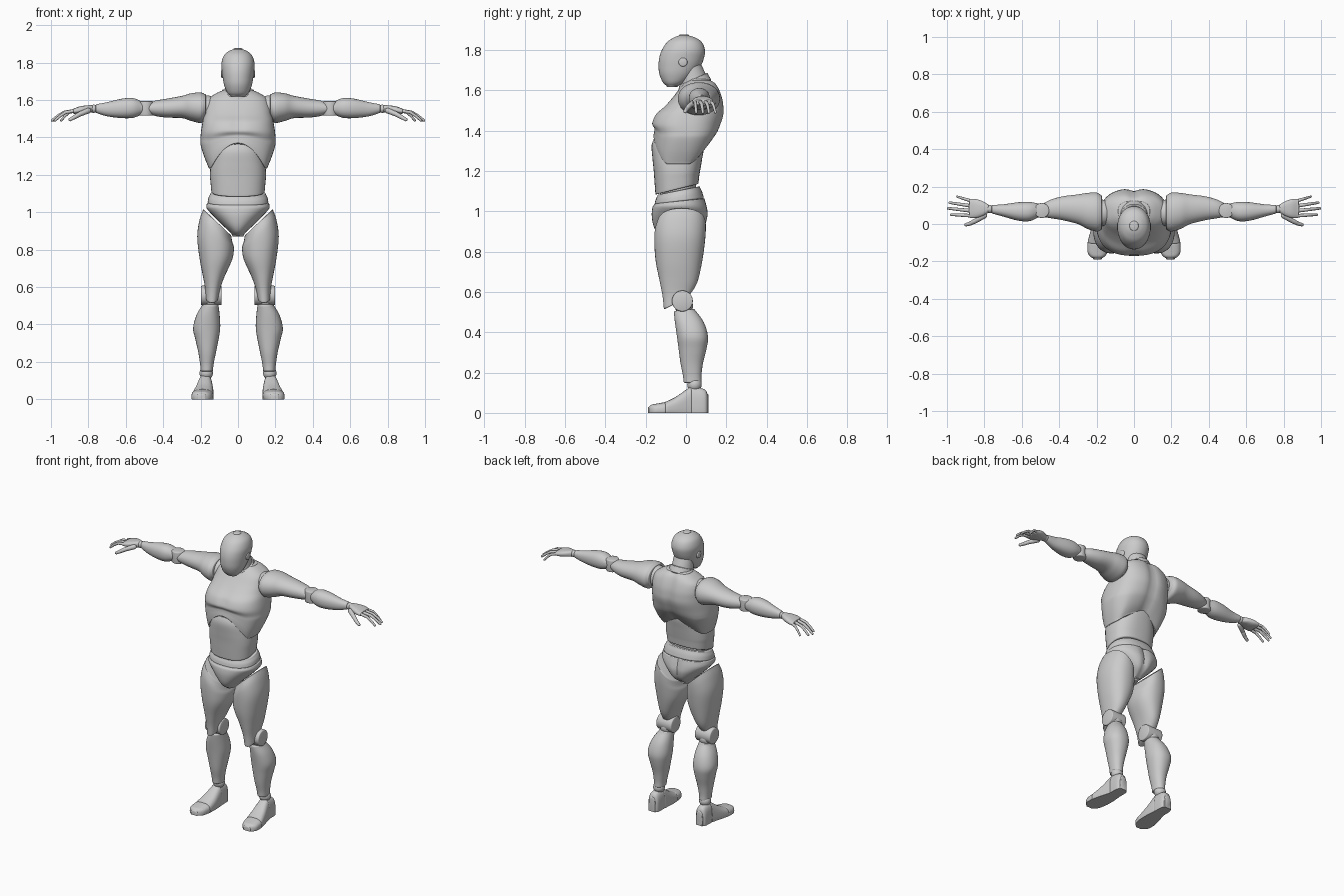
import bpy, bmesh
from math import cos, sin, pi, exp, radians, copysign
from mathutils import Vector

AXES = {'x': (1, 2, 0), 'y': (0, 2, 1), 'z': (0, 1, 2)}  # a, b, along


def finish(name, bm, mirror):
    bmesh.ops.recalc_face_normals(bm, faces=bm.faces)
    me = bpy.data.meshes.new(name)
    bm.to_mesh(me)
    bm.free()
    me.polygons.foreach_set("use_smooth", [True] * len(me.polygons))
    me.set_sharp_from_angle(angle=radians(38))
    ob = bpy.data.objects.new(name, me)
    bpy.context.collection.objects.link(ob)
    if mirror:
        ob.modifiers.new("Mirror", 'MIRROR').use_mirror_merge = False
    return ob


def spline(rows, steps):
    rows = [tuple(r) + (0,) * (7 - len(r)) for r in rows]
    out = []
    for i in range(len(rows) - 1):
        p0, p1, p2, p3 = (rows[max(i - 1, 0)], rows[i], rows[i + 1],
                          rows[min(i + 2, len(rows) - 1)])
        for k in range(steps):
            t = k / steps
            out.append([b + .5 * t * (c - a + t * (2*a - 5*b + 4*c - d + t * (3*(b - c) + d - a)))
                        for a, b, c, d in zip(p0, p1, p2, p3)])
    return out + [list(rows[-1])]


def loft(name, axis, rows, n=2.2, mirror=False, warp=None, dome=(0.006, 0.006), seg=40, steps=4):
    """rows: (position, a0, a1, b0, b1, tilt_a, tilt_b); ends are rounded by dome lengths"""
    rings = spline(rows, steps)
    sign = copysign(1, rows[-1][0] - rows[0][0])

    def cap(r, d):
        res = []
        for k in (1, 2, 3):
            th = k * pi / 6.6
            edge = (r[2] - r[1] + r[4] - r[3]) / 4
            f = 1 - min(1, abs(d) / edge) * (1 - cos(th))
            ca, cb, ha, hb = (r[1]+r[2])/2, (r[3]+r[4])/2, (r[2]-r[1])/2*f, (r[4]-r[3])/2*f
            res.append([r[0] + d * sin(th), ca - ha, ca + ha, cb - hb, cb + hb, r[5], r[6]])
        return res
    rings = cap(rings[0], -sign * dome[0])[::-1] + rings + cap(rings[-1], sign * dome[1])
    ia, ib, il = AXES[axis]
    bm = bmesh.new()
    loops = []
    for t, a0, a1, b0, b1, ta, tb in rings:
        loop = []
        for k in range(seg):
            c, s = cos(2*pi*k/seg), sin(2*pi*k/seg)
            da = (a1 - a0) / 2 * copysign(abs(c) ** (2/n), c)
            db = (b1 - b0) / 2 * copysign(abs(s) ** (2/n), s)
            co = Vector((0, 0, 0))
            co[ia], co[ib], co[il] = (a0+a1)/2 + da, (b0+b1)/2 + db, t + ta*da + tb*db
            loop.append(bm.verts.new(warp(co) if warp else co))
        loops.append(loop)
    for p, q in zip(loops, loops[1:]):
        for k in range(seg):
            bm.faces.new((p[k], p[k-1], q[k-1], q[k]))
    bm.faces.new(loops[0])
    bm.faces.new(loops[-1])
    return finish(name, bm, mirror)


def bar(name, p, q, r0, r1):
    p, q = Vector(p), Vector(q)
    d = q - p
    ob = loft(name, 'z', [(0, -r0, r0, -r0, r0), (d.length, -r1, r1, -r1, r1)], 2, True,
              dome=(r0, r1), seg=14, steps=2)
    ob.data.transform(d.to_track_quat('Z', 'Y').to_matrix().to_4x4())
    for v in ob.data.vertices:
        v.co += p


def ball(name, c, r):
    bm = bmesh.new()
    bmesh.ops.create_uvsphere(bm, u_segments=28, v_segments=16, radius=r)
    bmesh.ops.translate(bm, vec=c, verts=bm.verts)
    finish(name, bm, True)


def disc(name, axis, c, r, h):
    a, b, l = (c[i] for i in AXES[axis])
    loft(name, axis, [(l - h, a-r, a+r, b-r, b+r), (l + h, a-r, a+r, b-r, b+r)], 2, True, steps=1, seg=28)


def sym(rows):  # (z, half width, y0, y1, tilt) -> loft row
    return [(r[0], -r[1], r[1], r[2], r[3], 0, r[4] if len(r) > 4 else 0) for r in rows]


# head, ears and neck
loft("head", 'z', sym([(1.622, .04, -.096, -.04), (1.64, .058, -.115, 0), (1.68, .074, -.132, .045),
     (1.72, .082, -.136, .073), (1.76, .087, -.133, .089), (1.80, .088, -.12, .094), (1.84, .074, -.093, .078),
     (1.862, .048, -.06, .046), (1.871, .024, -.036, .016)]), 2.1)
disc("ear_disc", 'x', (.078, -.015, 1.74), .022, .006)
loft("neck", 'z', sym([(1.60, .072, -.035, .115, .4), (1.66, .066, -.03, .098, .3), (1.72, .062, -.03, .075, .2)]), 2)
loft("neck_collar", 'z', sym([(1.615, .084, -.042, .125, .45), (1.65, .074, -.034, .108, .45)]), 2)


# chest shell with arched hem, breastbone crease and spine groove
def shape_chest(v):
    w = min(1, max(0, (1.46 - v.z) / .22)) ** 1.5
    groove = exp(-(v.x / .028) ** 2)
    front = v.y < -.03
    if front:
        v.y += .01 * groove * max(0, 1 - abs(v.z - 1.47) / .09)
    elif v.y > .05:
        v.y -= .014 * groove
    v.z += w * (.135 if front else .07) * max(0, 1 - (v.x / .145) ** 2)
    return v


loft("chest", 'z', sym([(1.24, .158, -.162, .085), (1.30, .182, -.16, .118), (1.36, .2, -.157, .148),
     (1.39, .201, -.158, .161), (1.43, .198, -.17, .174), (1.48, .19, -.152, .188), (1.52, .182, -.108, .188),
     (1.56, .176, -.07, .182), (1.605, .16, -.035, .166), (1.635, .118, -.01, .148), (1.65, .085, .01, .125)]),
     2.5, warp=shape_chest, seg=64, steps=5)

# abdomen, waist core and pelvis
loft("abdomen", 'z', sym([(1.115, .143, -.152, .062, .25), (1.16, .147, -.156, .066, .15), (1.20, .15, -.16, .07),
     (1.26, .145, -.166, .08), (1.33, .13, -.17, .09), (1.38, .1, -.148, .07)]), 2.5)
loft("waist_core", 'z', sym([(1.04, .13, -.13, .05), (1.17, .13, -.13, .05)]))
loft("belt", 'z', sym([(1.055, .162, -.155, .088, .12), (1.078, .158, -.15, .08, .16),
     (1.097, .148, -.142, .07, .2)]), 2.3)
loft("pelvis", 'z', sym([(.875, .03, -.11, .03), (.895, .044, -.143, .066), (.93, .082, -.162, .1),
     (.98, .132, -.17, .112), (1.02, .167, -.166, .106), (1.045, .167, -.158, .096, .1)]), 2.2,
     warp=lambda v: v - Vector((0, .015 * exp(-(v.x / .02) ** 2) * (v.y > .04), 0)))

# legs
loft("thigh", 'z', [(.94, .035, .187, -.142, .098, .95), (.90, .03, .205, -.155, .098, .7),
     (.84, .022, .218, -.157, .093, .3), (.75, .03, .205, -.15, .08), (.66, .07, .188, -.132, .06),
     (.60, .093, .177, -.117, .04, 0, .2), (.55, .105, .173, -.11, .015, 0, .5)], 2.25, True)
disc("knee_joint", 'x', (.143, -.018, .555), .052, .05)
ball("knee_ball", (.145, -.01, .53), .045)
loft("shin", 'z', [(.505, .105, .19, -.06, .045, 0, .1), (.45, .098, .222, -.055, .088), (.38, .095, .24, -.045, .109),
     (.32, .104, .228, -.037, .102), (.25, .118, .212, -.028, .085), (.19, .13, .203, -.016, .077),
     (.155, .134, .2, -.012, .077)], 2.2, True)
ball("ankle_ball", (.17, .042, .14), .036)


# feet: heel, instep and toe cap with flat soles
def flat_sole(v):
    v.z = max(0, v.z)
    return v


def foot_part(name, rows):
    loft(name, 'y', [(y, x0, x1, -.5 * h, h) for y, x0, x1, h in rows], 2.8, True, flat_sole)


foot_part("heel", [(.106, .15, .2, .095), (.09, .138, .212, .118), (.03, .136, .214, .132)])
foot_part("instep", [(.022, .135, .216, .13), (0, .133, .222, .115), (-.05, .13, .236, .08), (-.098, .131, .248, .056)])
foot_part("toe_cap", [(-.106, .132, .249, .053), (-.15, .141, .248, .045), (-.172, .155, .236, .04),
                      (-.183, .17, .22, .03)])

# arms
ball("shoulder_ball", (.17, .06, 1.555), .07)
loft("upper_arm", 'x', [(.178, -.032, .155, 1.495, 1.632), (.20, -.04, .168, 1.477, 1.64),
     (.25, -.026, .166, 1.488, 1.636), (.30, 0, .158, 1.503, 1.622), (.38, .02, .148, 1.506, 1.607),
     (.44, .03, .132, 1.514, 1.597), (.475, .036, .115, 1.525, 1.585)], 2.1, True)
disc("elbow_joint", 'z', (.493, .072, 1.555), .04, .033)
loft("forearm", 'x', [(.515, .034, .11, 1.522, 1.592), (.56, .015, .118, 1.505, 1.61), (.62, .018, .116, 1.503, 1.607),
     (.70, .04, .105, 1.513, 1.588), (.755, .055, .102, 1.53, 1.578)], 2.2, True)
ball("wrist_ball", (.772, .08, 1.553), .022)

# hands
loft("palm", 'x', [(.783, .058, .106, 1.533, 1.573), (.81, .043, .122, 1.531, 1.571), (.845, .032, .133, 1.526, 1.566),
     (.875, .032, .134, 1.526, 1.555)], 2.6, True)
FINGERS = {"little": ((.872, .124), (.945, .146), .0085), "ring": ((.88, .098), (.985, .114), .0095),
           "middle": ((.883, .072), (.994, .084), .01), "index": ((.88, .045), (.978, .05), .0095)}
for label, ((x0, y0), (x1, y1), r) in FINGERS.items():
    pts = [(x0 + (x1 - x0) * t, y0 + (y1 - y0) * t, z)
           for t, z in ((0, 1.541), (.42, 1.534), (.73, 1.514), (1, 1.491))]
    for i in range(3):
        bar(f"{label}_finger_{i + 1}", pts[i], pts[i + 1], r * (1 - .1 * i), r * (.9 - .1 * i))
thumb = [(.80, .045, 1.543), (.845, .018, 1.525), (.875, .003, 1.508), (.898, -.004, 1.495)]
for i in range(3):
    bar(f"thumb_{i + 1}", thumb[i], thumb[i + 1], .015 - .002 * i, .013 - .002 * i)
